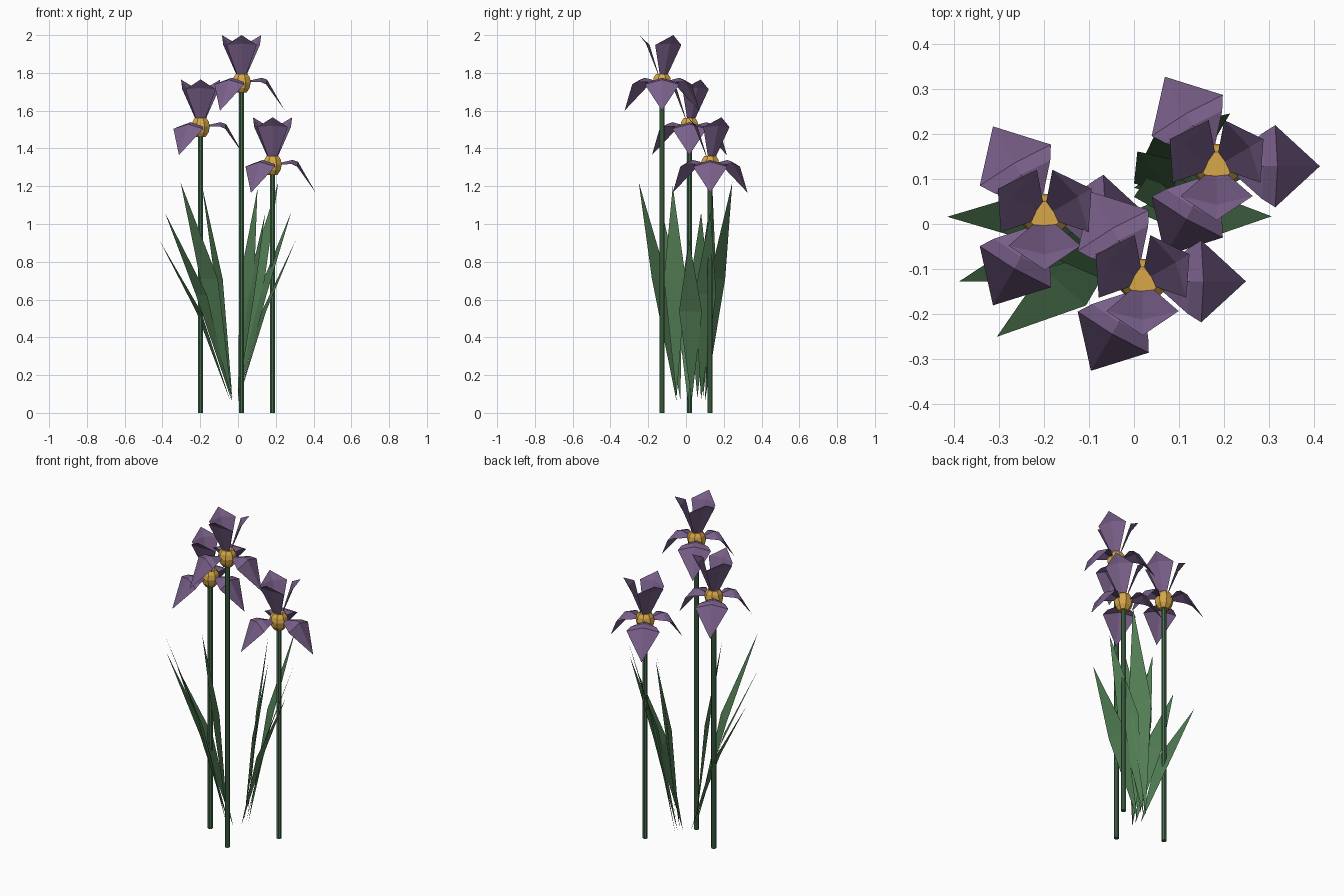
import bpy
from math import cos, sin, radians
from mathutils import Matrix, Vector

cube = bpy.data.objects.get("Cube")
if cube:
    bpy.data.objects.remove(cube, do_unlink=True)


def material(name, colour):
    mat = bpy.data.materials.new(name)
    mat.use_nodes = True
    mat.diffuse_color = (*colour, 1)
    mat.node_tree.nodes["Principled BSDF"].inputs["Base Color"].default_value = (*colour, 1)
    return mat


PURPLE = material("petal purple", (0.19, 0.115, 0.25))
GOLD = material("heart gold", (0.68, 0.39, 0.065))
LEAF = material("leaf green", (0.085, 0.21, 0.09))
STEM = material("stem green", (0.06, 0.155, 0.072))


def make_object(name, verts, faces, mat):
    mesh = bpy.data.meshes.new(name)
    mesh.from_pydata(verts, [], faces)
    mesh.update()
    mesh.materials.append(mat)
    obj = bpy.data.objects.new(name, mesh)
    bpy.context.collection.objects.link(obj)
    return obj


def lathe(name, profile, sides, centre, mat):
    """Faceted solid of revolution from (radius, height) pairs, capped at both ends."""
    verts = [centre + Vector((r * cos(radians(360 * (i + 0.5) / sides)),
                              r * sin(radians(360 * (i + 0.5) / sides)), z))
             for r, z in profile for i in range(sides)]
    faces = [(k * sides + i, k * sides + (i + 1) % sides,
              (k + 1) * sides + (i + 1) % sides, (k + 1) * sides + i)
             for k in range(len(profile) - 1) for i in range(sides)]
    last = (len(profile) - 1) * sides
    faces += [tuple(reversed(range(sides))), tuple(range(last, last + sides))]
    return make_object(name, verts, faces, mat)


def petal(name, rows, tip, angle, centre):
    """Ridged petal; each row is (ridge radius, ridge z, edge radius, edge z, half width)."""
    out = Vector((cos(radians(angle)), sin(radians(angle)), 0))
    side = Vector((-out.y, out.x, 0))
    up = Vector((0, 0, 1))
    verts = []
    for ridge_r, ridge_z, edge_r, edge_z, half in rows:
        edge = centre + out * edge_r + up * edge_z
        verts += [edge - side * half, centre + out * ridge_r + up * ridge_z, edge + side * half]
    verts.append(centre + out * tip[0] + up * tip[1])
    faces = []
    for k in range(len(rows) - 1):
        for j in (3 * k, 3 * k + 1):
            faces.append((j, j + 3, j + 4, j + 1))
    end, tip_index = 3 * (len(rows) - 1), len(verts) - 1
    faces += [(end, tip_index, end + 1), (end + 1, tip_index, end + 2)]
    return make_object(name, verts, faces, PURPLE)


# Petal and heart sections, measured from the heart of the flower
FALL = [(0.035, 0.008, 0.035, 0.0, 0.014),
        (0.105, 0.024, 0.10, 0.002, 0.072),
        (0.135, 0.014, 0.13, -0.011, 0.091)]
STANDARD = [(0.018, 0.035, 0.016, 0.035, 0.022),
            (0.085, 0.205, 0.066, 0.198, 0.08)]
HEART = [(0.028, -0.055), (0.046, -0.03), (0.053, 0.0),
         (0.047, 0.026), (0.034, 0.045)]


def flower(name, x, y, z):
    heart = Vector((x, y, z))
    lathe(name + "_stem", [(0.0145, 0), (0.0145, z - 0.04)], 8, Vector((x, y, 0)), STEM)
    lathe(name + "_heart", HEART, 8, heart, GOLD)
    for i in range(3):
        petal(f"{name}_hanging_petal_{i + 1}", FALL, (0.229, -0.15), 120 * i, heart)
        petal(f"{name}_upright_petal_{i + 1}", STANDARD, (0.12, 0.25), 120 * i + 30, heart)


flower("tall_flower", 0.019, -0.127, 1.75)
flower("middle_flower", -0.198, 0.018, 1.515)
flower("short_flower", 0.183, 0.128, 1.315)

TWIST = Matrix.Rotation(radians(13), 3, "Z")


def leaf(name, base, tip, half=0.062):
    """Pointed blade, slightly twisted, widest past the middle and bending outward there."""
    base, tip = Vector(base), Vector(tip)
    lean = tip - base
    middle = base + Vector((lean.x * 0.45, lean.y * 0.45, lean.z * 0.56))
    side = TWIST @ Vector((-lean.y, lean.x, 0)).normalized() * half
    make_object(name, [base, middle - side, middle + side, tip], [(0, 1, 2), (1, 3, 2)], LEAF)


# Two tufts of leaves leaning to opposite sides
LEAVES = [((-0.03, -0.05, 0.06), (-0.304, -0.25, 1.22)),
          ((-0.035, -0.03, 0.07), (-0.387, -0.127, 1.06)),
          ((-0.04, 0.01, 0.06), (-0.414, 0.016, 0.91)),
          ((-0.03, -0.05, 0.08), (-0.19, -0.07, 1.2)),
          ((0.0, 0.1, 0.06), (0.213, 0.245, 1.22)),
          ((0.0, 0.08, 0.07), (0.283, 0.13, 1.066)),
          ((0.0, 0.03, 0.06), (0.305, 0.017, 0.913)),
          ((0.0, 0.09, 0.08), (0.103, 0.14, 1.185)),
          ((0.0, 0.06, 0.08), (0.145, 0.08, 1.06))]
for number, (base, tip) in enumerate(LEAVES, 1):
    leaf(f"leaf_{number}", base, tip)
